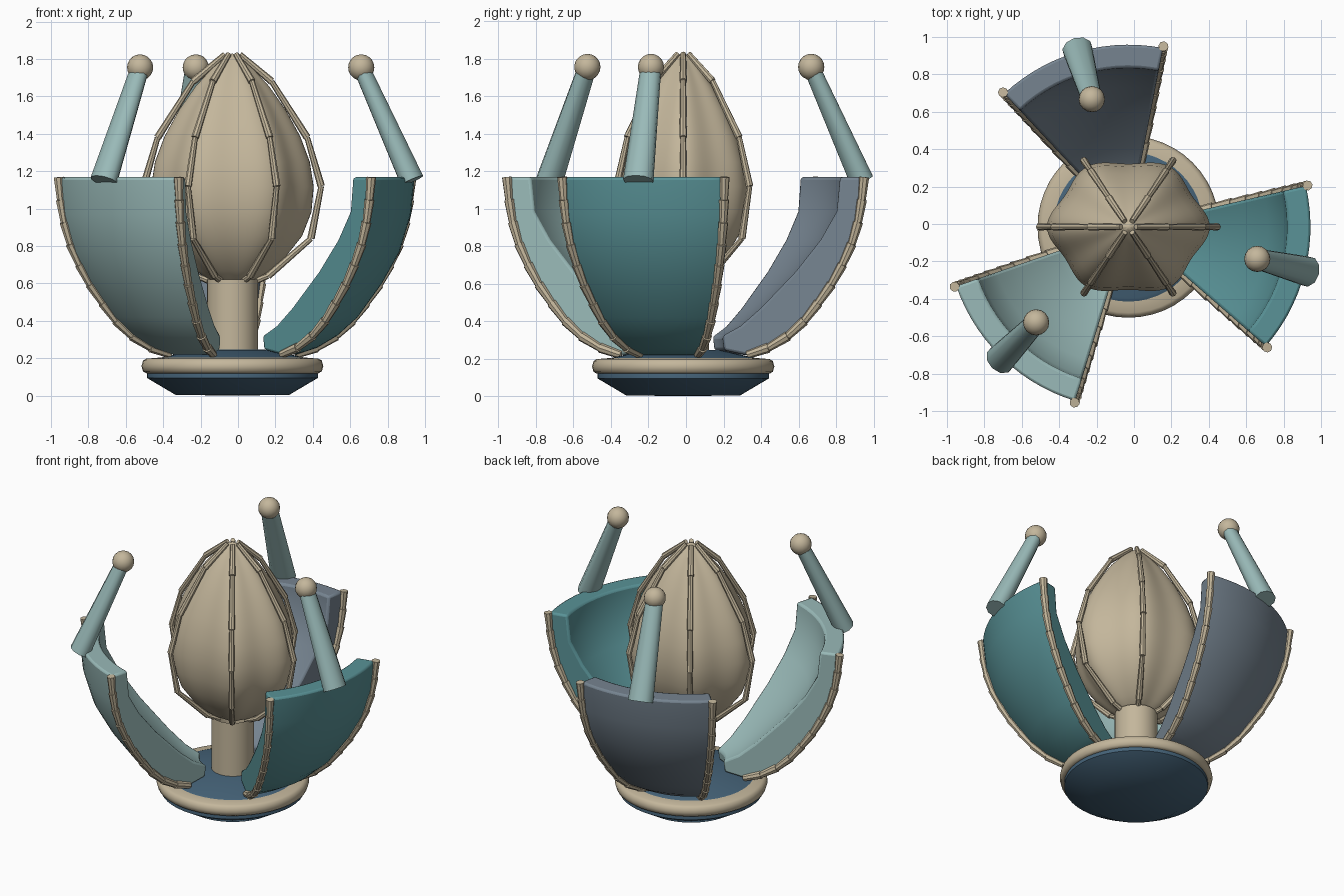
import bpy, bmesh
from math import radians, cos, sin, tau
from mathutils import Vector

cube = bpy.data.objects.get("Cube")
if cube:
    bpy.data.objects.remove(cube)

CENTRE = Vector((-0.03, -0.015, 0))
EGG_SQUASH = 0.86
PETAL_HALF = 27


def material(name, rgb):
    m = bpy.data.materials.new(name)
    m.use_nodes = True
    m.diffuse_color = (*rgb, 1)
    m.node_tree.nodes["Principled BSDF"].inputs["Base Color"].default_value = (*rgb, 1)
    return m


tan = material("tan", (0.55, 0.47, 0.33))
teal = material("teal", (0.10, 0.29, 0.31))
pale_teal = material("pale teal", (0.32, 0.49, 0.48))
slate = material("slate", (0.18, 0.23, 0.28))
blue = material("deep blue", (0.06, 0.125, 0.19))


def finish(name, bm, mat, angle=40):
    """Turn a bmesh into a smooth-shaded object at the model's axis."""
    bmesh.ops.remove_doubles(bm, verts=bm.verts, dist=0.0005)
    bmesh.ops.recalc_face_normals(bm, faces=bm.faces)
    mesh = bpy.data.meshes.new(name)
    bm.to_mesh(mesh)
    bm.free()
    mesh.materials.append(mat)
    obj = bpy.data.objects.new(name, mesh)
    obj.location = CENTRE
    bpy.context.collection.objects.link(obj)
    bpy.ops.object.select_all(action='DESELECT')
    obj.select_set(True)
    bpy.context.view_layer.objects.active = obj
    bpy.ops.object.shade_smooth_by_angle(angle=radians(angle))
    return obj


def polar(r, angle, z):
    return Vector((r * cos(angle), r * sin(angle), z))


def sweep(profile, angles, closed=False):
    """Revolve (r, z) points through the angles; closed means a closed section."""
    bm = bmesh.new()
    rings = [[bm.verts.new(polar(r, a, z)) for r, z in profile] for a in angles]
    n = len(profile)
    for a, b in zip(rings, rings[1:]):
        for i in range(n if closed else n - 1):
            j = (i + 1) % n
            bm.faces.new((a[i], a[j], b[j], b[i]))
    if closed:
        bm.faces.new(rings[0])
        bm.faces.new(rings[-1])
    return bm


def lathe(name, profile, mat, steps=48, angle=40):
    return finish(name, sweep(profile, [tau * i / steps for i in range(steps + 1)]), mat, angle)


def add_cone(bm, a, b, r1, r2, sides=8):
    """Add a tapered rod between two points and return its vertices."""
    axis = b - a
    made = bmesh.ops.create_cone(bm, cap_ends=True, segments=sides,
                                 radius1=r1, radius2=r2, depth=axis.length)["verts"]
    rot = axis.to_track_quat('Z', 'Y')
    for v in made:
        v.co = rot @ v.co + (a + b) / 2
    return made


def segmented_rod(name, points, r1, r2):
    bm = bmesh.new()
    for a, b in zip(points, points[1:]):
        add_cone(bm, a, b, r1, r2)
    return finish(name, bm, tan)


def resample(points, count):
    """Evenly spaced points along a polyline."""
    pts = [Vector(p) for p in points]
    lengths = [(b - a).length for a, b in zip(pts, pts[1:])]
    out = []
    for k in range(count + 1):
        d = sum(lengths) * k / count
        for i, l in enumerate(lengths):
            if d <= l or i == len(lengths) - 1:
                out.append(pts[i].lerp(pts[i + 1], min(d / l, 1)))
                break
            d -= l
    return out


# Base: domed disc, rounded ring and stem
lathe("base_disc", [(0, 0), (0.305, 0.005), (0.457, 0.095), (0.457, 0.15), (0.42, 0.195),
                    (0.38, 0.205), (0.2, 0.245), (0, 0.25)], blue)
lathe("base_ring", [(0.40, 0.13), (0.46, 0.12), (0.478, 0.13), (0.486, 0.158),
                    (0.478, 0.188), (0.46, 0.198), (0.40, 0.203)], tan, angle=60)
lathe("stem", [(0.137, 0.2), (0.137, 0.62)], tan, 24)

# Egg: six gores drawn out towards the ribs
rib = [(0.04, 1.825), (0.21, 1.68), (0.40, 1.38), (0.475, 1.12), (0.42, 0.84), (0.19, 0.64), (0.10, 0.605)]
bm = sweep([(0, 1.83)] + [(max(r - 0.015, 0.02), z) for r, z in rib] + [(0, 0.59)],
           [tau * i / 48 for i in range(49)])
for v in bm.verts:
    a = Vector((v.co.x, v.co.y))
    if a.length > 0.001:
        turn = a.angle_signed(Vector((1, 0)))
        puff = 0.945 + 0.055 * cos(6 * turn)
        v.co.x *= puff
        v.co.y *= puff * EGG_SQUASH
egg = finish("egg", bm, tan, 60)
egg.modifiers.new("smooth", 'SUBSURF').levels = 1
egg.modifiers["smooth"].render_levels = 1

for i in range(6):
    path = [polar(r, tau * i / 6, z) for r, z in rib]
    for p in path:
        p.y *= EGG_SQUASH
    segmented_rod(f"egg_rib_{i + 1}", path, 0.015, 0.02)

# Petals: thick curved shells with segmented rims and a horn on each
outer = [(0.22, 0.245), (0.34, 0.22), (0.45, 0.255), (0.56, 0.32), (0.67, 0.42), (0.80, 0.60),
         (0.895, 0.77), (0.955, 0.97), (0.975, 1.168)]
inner = [(0.85, 1.168), (0.832, 0.985), (0.745, 0.834), (0.61, 0.665), (0.42, 0.47), (0.31, 0.375), (0.21, 0.32)]

for label, mid, mat in (("left", -14, teal), ("back", 106, slate), ("right", 226, pale_teal)):
    angles = [radians(mid - PETAL_HALF + 2 * PETAL_HALF * i / 14) for i in range(15)]
    petal = finish(f"{label}_petal", sweep(outer + inner, angles, closed=True), mat)
    bevel = petal.modifiers.new("soft_edges", 'BEVEL')
    bevel.width = 0.02
    bevel.segments = 2
    bevel.limit_method = 'ANGLE'
    bevel.angle_limit = radians(45)

    for side in (-1, 1):
        edge = radians(mid + side * PETAL_HALF)
        path = resample([polar(r + 0.008, edge, z) for r, z in outer[1:]], 10)
        segmented_rod(f"{label}_petal_rim_{'a' if side < 0 else 'b'}", path, 0.021, 0.027)

    # Horn, wider across than deep, with a ball tip
    a = radians(mid)
    across = Vector((-sin(a), cos(a), 0))
    bm = bmesh.new()
    for v in add_cone(bm, polar(0.99, a, 1.15), polar(0.71, a, 1.755), 0.066, 0.045, 10):
        v.co += across * v.co.dot(across) * 0.25
    finish(f"{label}_horn", bm, pale_teal, 50)
    bm = bmesh.new()
    bmesh.ops.create_uvsphere(bm, u_segments=16, v_segments=10, radius=0.07)
    bmesh.ops.translate(bm, verts=bm.verts, vec=polar(0.71, a, 1.755))
    finish(f"{label}_horn_ball", bm, tan)
